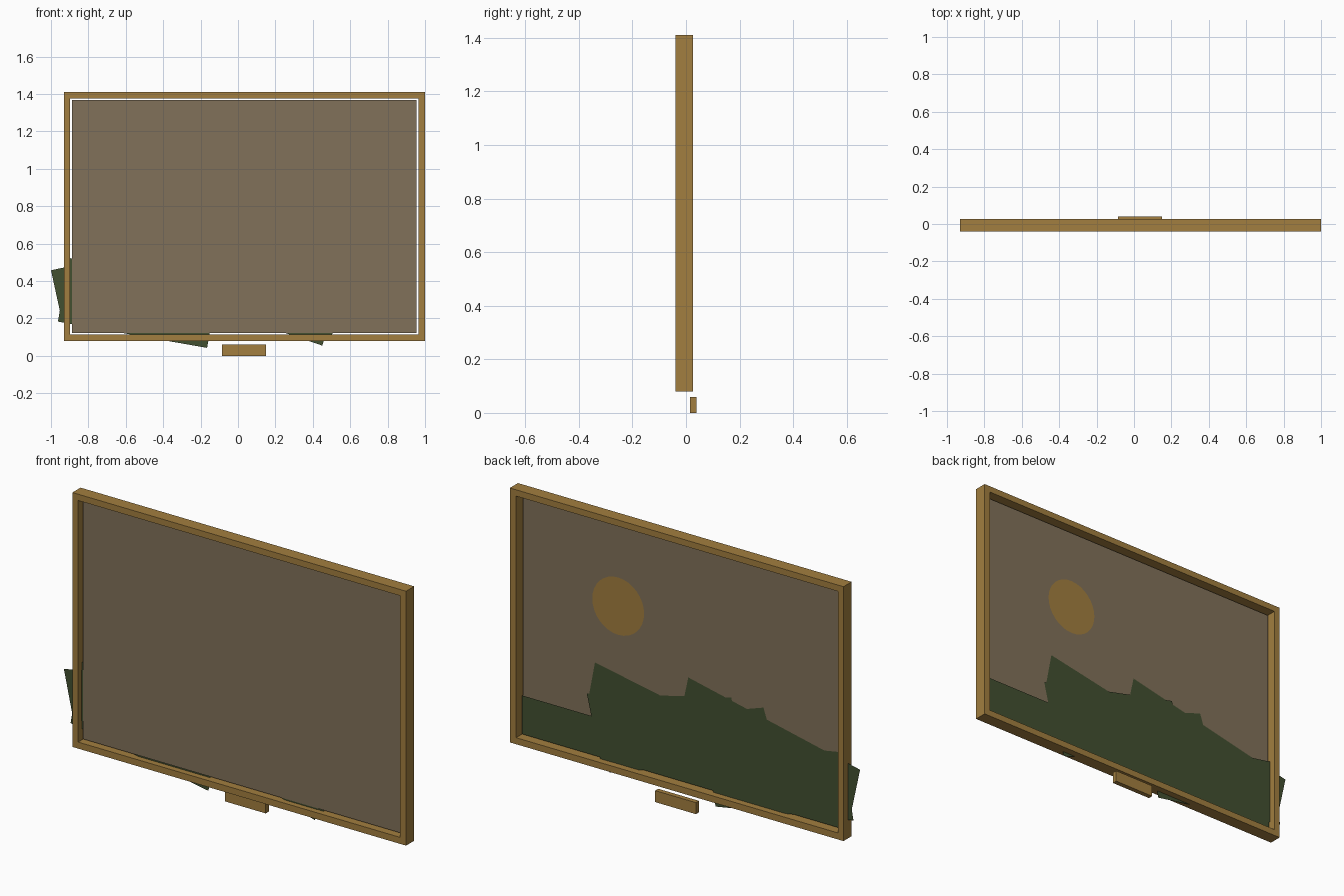
import bpy, math
from mathutils import Vector

if "Cube" in bpy.data.objects:
    bpy.data.objects.remove(bpy.data.objects["Cube"])


def material(name, rgb):
    m = bpy.data.materials.new(name)
    m.diffuse_color = (*rgb, 1)
    m.use_nodes = True
    m.node_tree.nodes["Principled BSDF"].inputs["Base Color"].default_value = m.diffuse_color
    return m


GOLD = material("gold_wood", (0.36, 0.21, 0.05))
TAN = material("tan_canvas", (0.22, 0.165, 0.10))
GREEN = material("hill_green", (0.055, 0.08, 0.03))


def add_mesh(name, verts, faces, mat):
    me = bpy.data.meshes.new(name)
    me.from_pydata(verts, [], faces)
    me.materials.append(mat)
    ob = bpy.data.objects.new(name, me)
    bpy.context.collection.objects.link(ob)
    return ob


def rect(x0, x1, z0, z1, y):
    return [(x0, y, z0), (x1, y, z0), (x1, y, z1), (x0, y, z1)]


def sheet(name, verts, mat):
    # flat sheet whose painted side faces +y
    return add_mesh(name, verts, [tuple(reversed(range(len(verts))))], mat)


def tilted_sheet(name, corner, side, w, h, deg, y):
    # rectangle hung from its top left (side=1) or top right (side=-1) corner
    a = math.radians(deg)
    u = Vector((math.cos(a), 0, math.sin(a)))
    v = Vector((-math.sin(a), 0, math.cos(a)))
    c = Vector((corner[0], y, corner[1]))
    tl = c if side == 1 else c - u * w
    return sheet(name, [tl - v * h, tl - v * h + u * w, tl + u * w, tl], GREEN)


# picture frame: rectangular ring swept through four cross-section corners
y0, y1 = -0.04, 0.027
outer = (-0.93, 1.0, 0.08, 1.41)
inner = (-0.897, 0.964, 0.114, 1.377)
loops = [rect(*outer, y0), rect(*outer, y1), rect(*inner, y1), rect(*inner, y0)]
faces = []
for k in range(4):
    n = (k + 1) % 4
    for i in range(4):
        j = (i + 1) % 4
        faces.append((k * 4 + i, k * 4 + j, n * 4 + j, n * 4 + i))
frame = add_mesh("frame", [p for loop in loops for p in loop],
                 [tuple(reversed(f)) for f in faces], GOLD)

# canvas backing
sheet("canvas", rect(-0.888, 0.954, 0.123, 1.368, -0.014), TAN)

# sun disc
N = 32
sheet("sun", [(0.40 + 0.15 * math.cos(2 * math.pi * i / N), -0.011,
               0.938 + 0.15 * math.sin(2 * math.pi * i / N)) for i in range(N)], GOLD)

# overlapping hills: corner, side, width, height, tilt
hills = [
    ((-0.006, 0.674), -1, 1.017, 0.26, 12.3),
    ((-0.441, 0.633), 1, 1.03, 0.26, -18.8),
    ((0.533, 0.609), -1, 0.70, 0.20, 10.8),
    ((-0.256, 0.636), 1, 0.86, 0.345, -13.5),
    ((-0.903, 0.523), 1, 0.81, 0.345, -10.0),
]
for i, (c, s, w, h, d) in enumerate(hills):
    tilted_sheet(f"hill_{i + 1}", c, s, w, h, d, -0.0105 + 0.0006 * i)

# foreground meadow strip
sheet("meadow", rect(-0.888, 0.954, 0.123, 0.325, -0.007), GREEN)

# small plaque below the frame
bpy.ops.mesh.primitive_cube_add(size=1, location=(0.0325, 0.0275, 0.03))
plaque = bpy.context.object
plaque.name = "plaque"
plaque.scale = (0.235, 0.025, 0.06)
plaque.data.materials.append(GOLD)

# make sure the frame normals point outwards
import bmesh
bm = bmesh.new()
bm.from_mesh(frame.data)
bmesh.ops.recalc_face_normals(bm, faces=bm.faces)
bm.to_mesh(frame.data)
bm.free()
